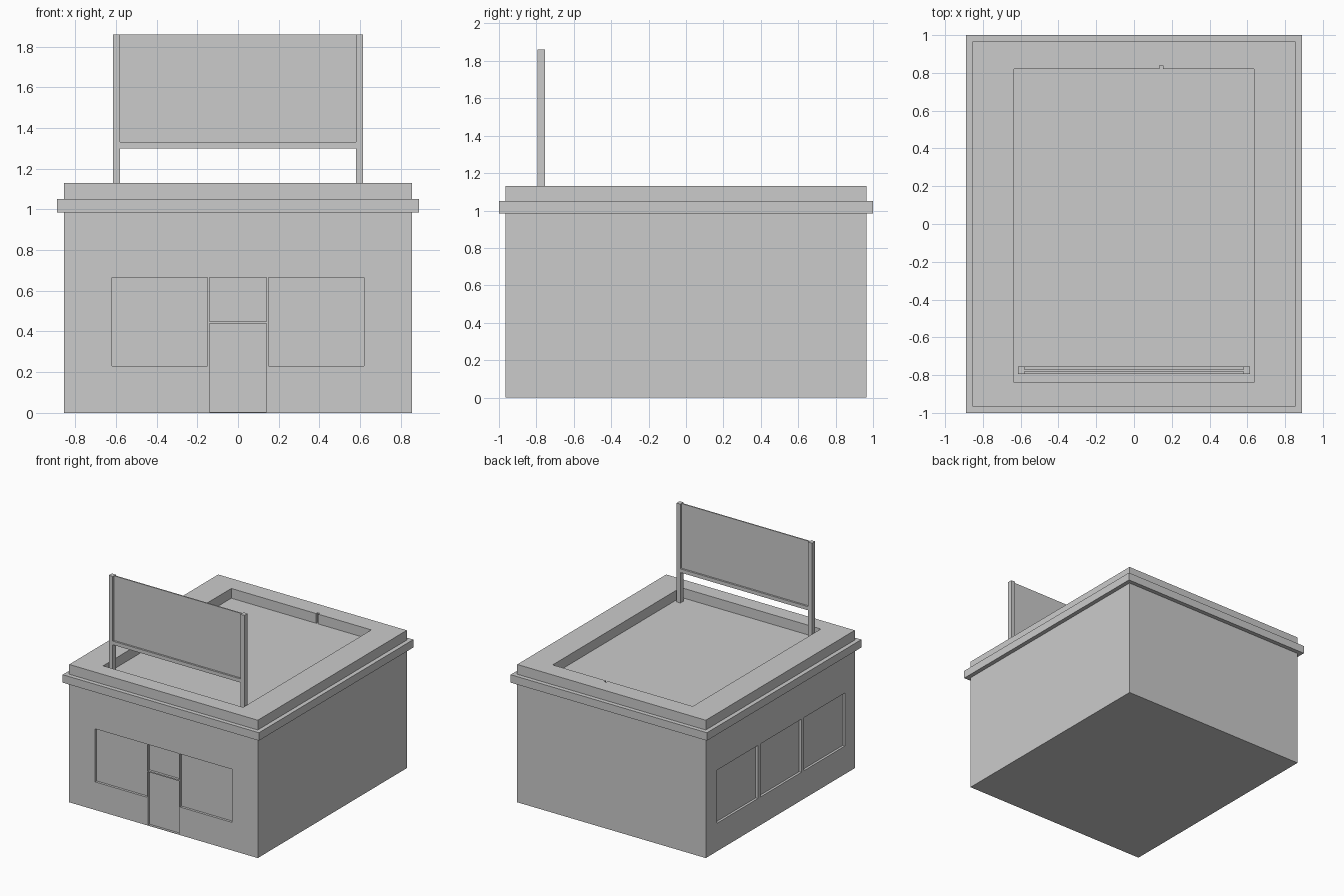
import bpy, bmesh
from mathutils import Matrix, Vector

if "Cube" in bpy.data.objects:
    bpy.data.objects.remove(bpy.data.objects["Cube"])


def boxes(name, spans):
    """One object made of axis-aligned boxes (x0, x1, y0, y1, z0, z1)."""
    bm = bmesh.new()
    for x0, x1, y0, y1, z0, z1 in spans:
        centre = Vector(((x0 + x1) / 2, (y0 + y1) / 2, (z0 + z1) / 2))
        size = Matrix.Diagonal((x1 - x0, y1 - y0, z1 - z0, 1))
        bmesh.ops.create_cube(bm, size=1, matrix=Matrix.Translation(centre) @ size)
    mesh = bpy.data.meshes.new(name)
    bm.to_mesh(mesh)
    bm.free()
    obj = bpy.data.objects.new(name, mesh)
    bpy.context.collection.objects.link(obj)
    return obj


def cut(target, cutter):
    mod = target.modifiers.new(cutter.name, 'BOOLEAN')
    mod.operation = 'DIFFERENCE'
    mod.solver = 'EXACT'
    mod.object = cutter
    cutter.hide_render = True
    cutter.hide_set(True)


W, D, H = 0.855, 0.965, 1.13        # half width, half depth, parapet height
INSET = 0.02                        # window and door recess
SILL, HEAD = 0.23, 0.665
ROOF = 1.05

# Building body with a projecting cornice band
body = boxes("building_body", [(-W, W, -D, D, 0, H)])
band = boxes("cornice_cutter", [(-0.89, 0.89, -1, 1, 0.985, 1.05)])
union = body.modifiers.new("cornice", 'BOOLEAN')
union.operation = 'UNION'
union.solver = 'EXACT'
union.object = band
band.hide_render = True
band.hide_set(True)

# Sunken roof with a small drain notch in the rear parapet
cut(body, boxes("roof_recess_cutter", [(-0.635, 0.635, -0.84, 0.82, ROOF, 1.3)]))
cut(body, boxes("drain_notch_cutter", [(0.135, 0.153, 0.80, 0.84, ROOF, 1.3)]))

# Shopfront: two windows, door and transom
front = (-D - 0.1, -D + INSET)
cut(body, boxes("shopfront_cutter", [
    (-0.62, -0.15, *front, SILL, HEAD),
    (0.15, 0.62, *front, SILL, HEAD),
    (-0.14, 0.14, *front, 0.004, 0.44),
    (-0.14, 0.14, *front, 0.45, HEAD),
]))

# Three windows on the left side
cut(body, boxes("side_window_cutter", [
    (-W - 0.1, -W + INSET, y - 0.266, y + 0.266, SILL, HEAD)
    for y in (-0.572, -0.008, 0.556)]))

# Rooftop sign: posts, bottom rail and thin panel
boxes("sign_posts", [(s * 0.5975 - 0.0175, s * 0.5975 + 0.0175, -0.795, -0.755, ROOF, 1.86)
                     for s in (-1, 1)])
boxes("sign_rail", [(-0.58, 0.58, -0.795, -0.755, 1.30, 1.33)])
boxes("sign_panel", [(-0.58, 0.58, -0.780, -0.770, 1.33, 1.86)])
